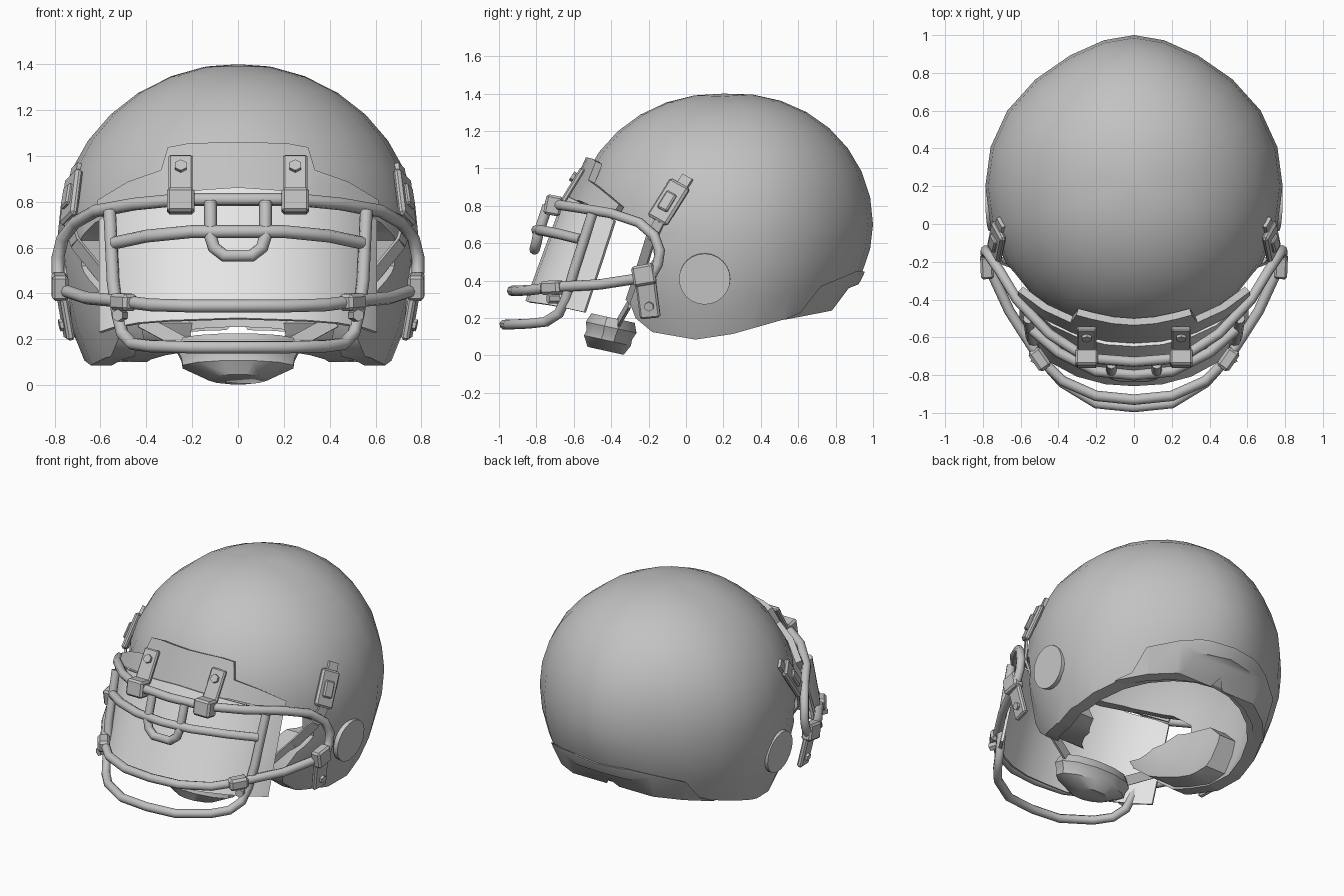
import bpy, bmesh, math
from mathutils import Vector, Matrix

if "Cube" in bpy.data.objects:
    bpy.data.objects.remove(bpy.data.objects["Cube"])


def material(name, v):
    m = bpy.data.materials.new(name)
    m.diffuse_color = (v, v, v, 1)
    m.use_nodes = True
    m.node_tree.nodes["Principled BSDF"].inputs["Base Color"].default_value = m.diffuse_color
    return m


GREY = material("helmet grey", 0.54)
LIGHT = material("visor light grey", 0.82)
DISC = material("ear disc grey", 0.6)
CENTRE = Vector((0, 0.2, 0.65))


def finish(ob, mat=GREY, angle=35):
    ob.data.materials.clear()
    ob.data.materials.append(mat)
    bpy.ops.object.select_all(action='DESELECT')
    ob.select_set(True)
    bpy.context.view_layer.objects.active = ob
    bpy.ops.object.shade_smooth_by_angle(angle=math.radians(angle))
    return ob


def from_bmesh(name, bm):
    bmesh.ops.recalc_face_normals(bm, faces=bm.faces)
    me = bpy.data.meshes.new(name)
    bm.to_mesh(me)
    bm.free()
    ob = bpy.data.objects.new(name, me)
    bpy.context.collection.objects.link(ob)
    return ob


def bake(ob):
    # replace the object by a plain mesh with its modifiers applied
    dg = bpy.context.evaluated_depsgraph_get()
    me = bpy.data.meshes.new_from_object(ob.evaluated_get(dg))
    name = ob.name
    bpy.data.objects.remove(ob)
    new = bpy.data.objects.new(name, me)
    bpy.context.collection.objects.link(new)
    return new


def dome(name, s):
    # egg-like dome: fuller back crown, pointed plan, deep sides
    bm = bmesh.new()
    bmesh.ops.create_uvsphere(bm, u_segments=24, v_segments=16, radius=1)
    for v in bm.verts:
        x, y, z = v.co
        back = max(0, y)
        zz = z * (0.75 if z > 0 else 1.05 - 0.4 * back) + (0.05 * y if y > 0 else -0.025 * y)
        v.co = CENTRE + s * Vector((0.787 * x * (1 - 0.25 * back ** 4), 0.8 * y, zz))
    return from_bmesh(name, bm)


def shell_part(name, outer, inner, profile):
    # layer of the dome kept inside a side-view (y, z) profile
    ob, core = dome(name, outer), dome("core", inner)
    bm = bmesh.new()
    f = bm.faces.new([bm.verts.new((-1, y, z)) for y, z in profile])
    r = bmesh.ops.extrude_face_region(bm, geom=[f])
    for v in r['geom']:
        if isinstance(v, bmesh.types.BMVert):
            v.co.x = 1
    prism = from_bmesh("prism", bm)
    for cutter, op in ((core, 'DIFFERENCE'), (prism, 'INTERSECT')):
        m = ob.modifiers.new(op, 'BOOLEAN')
        m.operation, m.object, m.solver = op, cutter, 'EXACT'
    ob = bake(ob)
    bpy.data.objects.remove(core)
    bpy.data.objects.remove(prism)
    return finish(ob)


def mirrored(path):
    return [(-x, y, z) for x, y, z in reversed(path) if x > 0] + path


def tube(name, path, r=0.028):
    cu = bpy.data.curves.new(name, 'CURVE')
    cu.dimensions, cu.bevel_depth, cu.bevel_resolution, cu.use_fill_caps = '3D', r, 2, True
    sp = cu.splines.new('POLY')
    sp.points.add(len(path) - 1)
    for p, c in zip(sp.points, path):
        p.co = (*c, 1)
    ob = bpy.data.objects.new(name, cu)
    bpy.context.collection.objects.link(ob)
    return finish(bake(ob), angle=50)


def sheet(name, top, bottom, thick, mat, rows=4):
    # mirrored curved plate between two half edges
    top, bottom = mirrored(top), mirrored(bottom)
    bm = bmesh.new()
    g = [[bm.verts.new(Vector(a).lerp(Vector(b), i / rows)) for a, b in zip(top, bottom)]
         for i in range(rows + 1)]
    for r0, r1 in zip(g, g[1:]):
        for j in range(len(r0) - 1):
            bm.faces.new((r0[j], r0[j + 1], r1[j + 1], r1[j]))
    ob = from_bmesh(name, bm)
    m = ob.modifiers.new("thick", 'SOLIDIFY')
    m.thickness, m.offset = thick, 0
    return finish(bake(ob), mat, 40)


def beam(name, a, b, w, t, face, bevel=0.0):
    # box from a to b, width w, thickness t along the face direction
    a, b = Vector(a), Vector(b)
    ax = (b - a).normalized()
    n = Vector(face)
    n = (n - ax * n.dot(ax)).normalized()
    side = ax.cross(n)
    bm = bmesh.new()
    bmesh.ops.create_cube(bm, size=1)
    rot = Matrix((side * w, ax * (b - a).length, n * t)).transposed().to_4x4()
    bm.transform(Matrix.Translation((a + b) / 2) @ rot)
    if bevel:
        bm.normal_update()
        bmesh.ops.bevel(bm, geom=bm.edges[:], offset=bevel, segments=1, affect='EDGES')
    return finish(from_bmesh(name, bm), angle=20)


def disc(name, c, n, r, depth, sides, mat=GREY):
    bm = bmesh.new()
    bmesh.ops.create_cone(bm, cap_ends=True, segments=sides, radius1=r, radius2=r, depth=depth)
    bm.transform(Matrix.Translation(c) @ Vector(n).to_track_quat('Z', 'Y').to_matrix().to_4x4())
    return finish(from_bmesh(name, bm), mat, 30)


# helmet shell, rear bumper and jaw pads
shell_part("shell", 1.0, 0.91, [
    (-0.9, 0.83), (-0.9, 1.6), (1.2, 1.6), (1.2, 0.5), (0.92, 0.42), (0.78, 0.26),
    (0.55, 0.2), (0.25, 0.115), (0.05, 0.085), (-0.18, 0.125), (-0.27, 0.2), (-0.3, 0.28),
    (-0.25, 0.42), (-0.17, 0.52), (-0.18, 0.63), (-0.27, 0.71), (-0.45, 0.77)])
shell_part("rear_bumper", 1.015, 0.95, [
    (0.52, 0.19), (0.61, 0.23), (0.72, 0.37), (0.91, 0.45), (1.1, 0.45), (0.87, 0.36),
    (0.78, 0.24), (0.6, 0.205)])
shell_part("jaw_pads", 0.93, 0.76, [
    (-0.24, 0.4), (-0.28, 0.27), (-0.25, 0.21), (-0.17, 0.14), (0.05, 0.1), (0.15, 0.14),
    (0.15, 0.4), (0.05, 0.5), (-0.15, 0.5)])


# brow bumper follows the dome front
def on_front(x, z, off):
    zz = (z - 0.67) / 0.75
    return (x, 0.2 - off - 0.8 * math.sqrt(max(0, 1 - (x / 0.787) ** 2 - zz * zz)), z)


cols = [(0, 1.05, 0.83), (0.11, 1.05, 0.83), (0.22, 1.045, 0.83), (0.3, 1.03, 0.82),
        (0.33, 0.93, 0.82), (0.47, 0.88, 0.79), (0.6, 0.8, 0.74)]
sheet("brow_bumper", [on_front(x, t, 0.028 + 0.05 * x * x) for x, t, b in cols],
      [on_front(x, b, 0.035 + 0.1 * x * x) for x, t, b in cols], 0.04, GREY)

# curved visor
sheet("visor",
      [(0, -0.64, 0.86), (0.15, -0.63, 0.85), (0.3, -0.59, 0.83), (0.43, -0.53, 0.8),
       (0.54, -0.44, 0.76), (0.6, -0.38, 0.72)],
      [(0, -0.85, 0.29), (0.15, -0.84, 0.285), (0.3, -0.8, 0.28), (0.43, -0.73, 0.27),
       (0.54, -0.63, 0.25), (0.6, -0.54, 0.23)], 0.018, LIGHT)

# face mask bars
tube("upper_bar", mirrored([
    (0, -0.73, 0.81), (0.25, -0.71, 0.81), (0.45, -0.58, 0.79), (0.62, -0.4, 0.76),
    (0.71, -0.25, 0.71), (0.765, -0.17, 0.64), (0.785, -0.14, 0.56), (0.785, -0.15, 0.49),
    (0.78, -0.19, 0.42)]))
tube("brow_bar", mirrored([(0, -0.8, 0.67), (0.2, -0.78, 0.67), (0.4, -0.68, 0.65),
                           (0.54, -0.56, 0.62)]))
tube("middle_bar", mirrored([
    (0, -0.93, 0.345), (0.2, -0.91, 0.345), (0.38, -0.83, 0.35), (0.5, -0.71, 0.365),
    (0.66, -0.46, 0.38), (0.78, -0.2, 0.42)]))
tube("lower_bar", mirrored([
    (0, -0.97, 0.165), (0.2, -0.95, 0.165), (0.38, -0.84, 0.17), (0.46, -0.75, 0.18),
    (0.505, -0.68, 0.225), (0.525, -0.64, 0.31), (0.545, -0.6, 0.45), (0.56, -0.5, 0.76)]))
tube("nose_loop", mirrored([(0.06, -0.81, 0.565), (0.105, -0.8, 0.6), (0.12, -0.79, 0.65),
                            (0.12, -0.74, 0.8)]))

# fittings on both sides
for s in (-1, 1):
    x = 0.25 * s
    beam("brow_clip", (x, -0.66, 0.82), (x, -0.55, 1.0), 0.105, 0.03, (0, -1, 0.6), 0.008)
    beam("brow_hook", (x, -0.72, 0.75), (x, -0.7, 0.855), 0.12, 0.09, (0, -1, 0.3), 0.012)
    disc("brow_bolt", (x, -0.595, 0.95), (0, -1, 0.65), 0.028, 0.04, 6)
    beam("bar_joint", (0.465 * s, -0.765, 0.36), (0.535 * s, -0.665, 0.365), 0.075, 0.075,
         (0, 0, 1), 0.015)
    disc("joint_bolt", (0.515 * s, -0.71, 0.305), (0.4 * s, -1, 0), 0.027, 0.06, 6)
    beam("side_hook", (0.775 * s, -0.285, 0.42), (0.78 * s, -0.165, 0.44), 0.11, 0.07, (s, 0, 0), 0.012)
    beam("side_clip", (0.775 * s, -0.22, 0.43), (0.735 * s, -0.19, 0.2), 0.11, 0.035,
         (s, -0.15, -0.1), 0.01)
    disc("side_bolt", (0.755 * s, -0.195, 0.265), (s, -0.15, -0.2), 0.026, 0.05, 6)
    disc("ear_disc", (0.757 * s, 0.1, 0.41), (s, -0.03, -0.11), 0.137, 0.03, 24, DISC)
    # chin strap with buckle
    n = (s, -0.4, 0.25)
    beam("strap_tab", (0.74 * s, -0.14, 0.72), (0.705 * s, 0.01, 0.955), 0.065, 0.02, n)
    beam("buckle", (0.74 * s, -0.155, 0.72), (0.715 * s, -0.03, 0.92), 0.13, 0.035, n, 0.012)
    beam("buckle_centre", (0.742 * s, -0.125, 0.775), (0.728 * s, -0.07, 0.865), 0.065, 0.05, n, 0.008)
    path = [(0.74, -0.14, 0.72), (0.71, -0.19, 0.62), (0.58, -0.24, 0.46), (0.42, -0.3, 0.28),
            (0.2, -0.37, 0.16)]
    for a, b in zip(path, path[1:]):
        beam("strap", (a[0] * s, *a[1:]), (b[0] * s, *b[1:]), 0.06, 0.015, (s, -0.2, 0.6))

# chin cup: tilted stacked rings
bm = bmesh.new()
rings = []
for yc, z, rx, ry in ((-0.39, 0.2, 0.2, 0.1), (-0.39, 0.2, 0.25, 0.12), (-0.4, 0.15, 0.275, 0.14),
                      (-0.41, 0.11, 0.255, 0.125), (-0.42, 0.08, 0.25, 0.13), (-0.43, 0.025, 0.13, 0.1)):
    rings.append([bm.verts.new((rx * math.cos(a), yc + ry * math.sin(a),
                                z - 0.22 * ry * math.sin(a)))
                  for a in (math.tau * (i + 0.5) / 12 for i in range(12))])
for r0, r1 in zip(rings, rings[1:]):
    for i in range(12):
        bm.faces.new((r0[i], r0[(i + 1) % 12], r1[(i + 1) % 12], r1[i]))
bm.faces.new(rings[0])
bm.faces.new(rings[-1])
finish(from_bmesh("chin_cup", bm))
